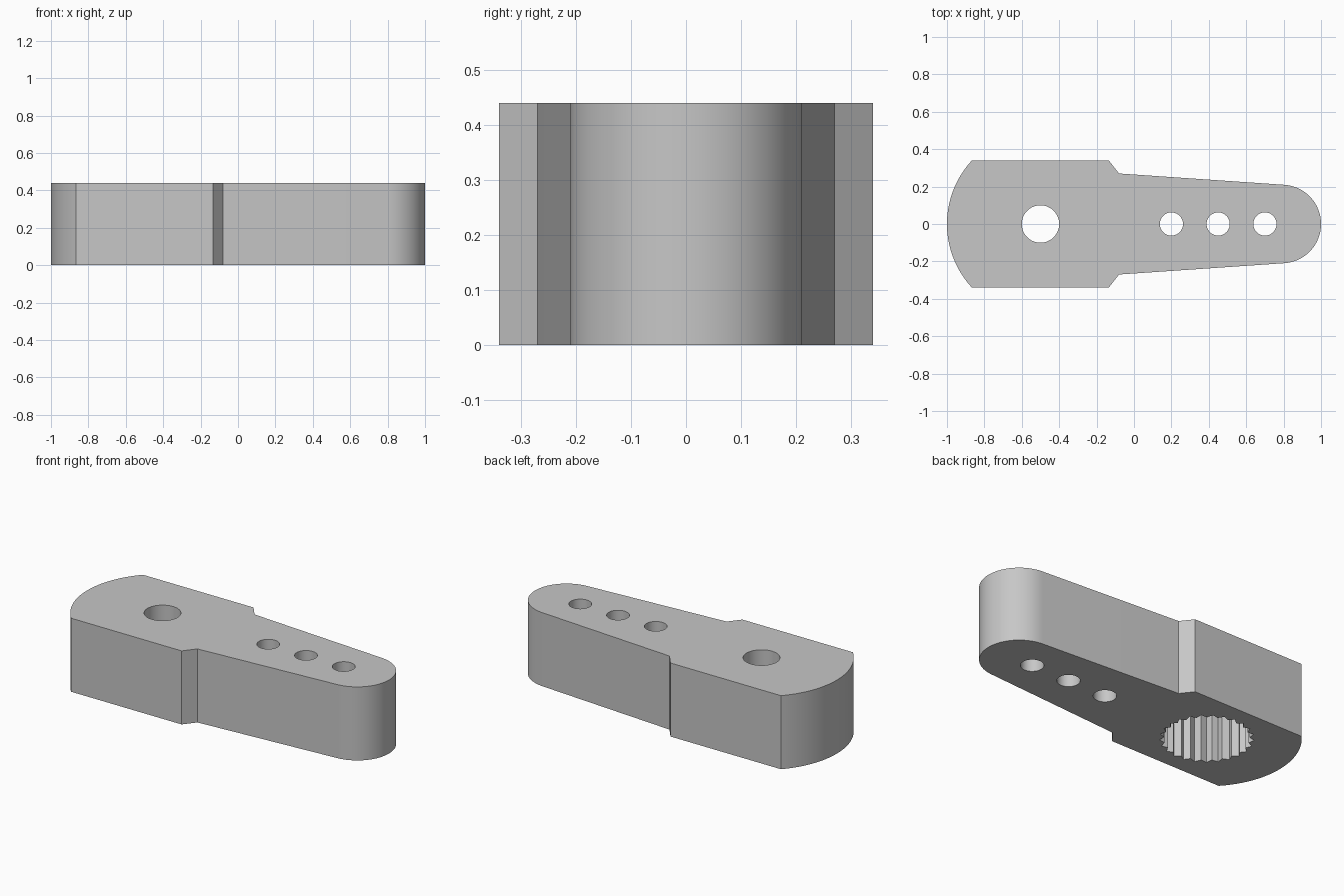
import bpy
from math import sin, cos, pi, asin, atan

cube = bpy.data.objects.get("Cube")
if cube:
    bpy.data.objects.remove(cube, do_unlink=True)

HEIGHT = 0.44
HUB_X = -0.5

grey = bpy.data.materials.new("light grey")
grey.use_nodes = True
colour = (0.57, 0.57, 0.57, 1)
grey.diffuse_color = colour
grey.node_tree.nodes["Principled BSDF"].inputs["Base Color"].default_value = colour


def arc(cx, radius, start, end, steps):
    """Points on an arc centred on the x axis."""
    angles = [start + (end - start) * i / steps for i in range(steps + 1)]
    return [(cx + radius * cos(a), radius * sin(a)) for a in angles]


def prism(name, outline, z0, z1):
    """Closed upright solid from a counter-clockwise outline."""
    n = len(outline)
    verts = [(x, y, z) for z in (z0, z1) for x, y in outline]
    faces = [list(range(n))[::-1], list(range(n, 2 * n))]
    faces += [(i, (i + 1) % n, n + (i + 1) % n, n + i) for i in range(n)]
    mesh = bpy.data.meshes.new(name)
    mesh.from_pydata(verts, [], faces)
    mesh.materials.append(grey)
    obj = bpy.data.objects.new(name, mesh)
    bpy.context.collection.objects.link(obj)
    return obj


def cut(target, cutter):
    """Subtract the cutter, then remove it."""
    cutter.hide_render = True
    mod = target.modifiers.new(cutter.name, 'BOOLEAN')
    mod.operation = 'DIFFERENCE'
    mod.solver = 'EXACT'
    mod.object = cutter
    bpy.context.view_layer.objects.active = target
    bpy.ops.object.modifier_apply(modifier=mod.name)
    bpy.data.objects.remove(cutter, do_unlink=True)


# Arm outline: round tip, tapered sides, chamfered shoulders, round hub end
tip_r = 0.21
lean = pi / 2 - atan(0.068)
shoulder = [(-0.08, 0.27), (-0.135, 0.34)]
hub_a = pi - asin(0.34 / 0.5)
outline = arc(1 - tip_r, tip_r, -lean, lean, 48)
outline += shoulder
outline += arc(HUB_X, 0.5, hub_a, 2 * pi - hub_a, 40)
outline += [(x, -y) for x, y in reversed(shoulder)]
arm = prism("servo_arm", outline, 0, HEIGHT)

# Toothed socket in the underside of the hub
teeth = 25
star = []
for i in range(2 * teeth):
    r = 0.25 if i % 2 == 0 else 0.225
    a = pi * i / teeth
    star.append((HUB_X + r * cos(a), r * sin(a)))
cut(arm, prism("spline_socket", star, -0.1, 0.32))

# Screw hole and linkage holes
for x, r in ((HUB_X, 0.1), (0.2, 0.062), (0.45, 0.062), (0.7, 0.062)):
    circle = arc(x, r, 0, 2 * pi, 48)[:-1]
    cut(arm, prism("hole", circle, -0.1, HEIGHT + 0.1))

bpy.ops.object.select_all(action='DESELECT')
arm.select_set(True)
bpy.context.view_layer.objects.active = arm
bpy.ops.object.shade_smooth_by_angle(angle=pi / 9)
